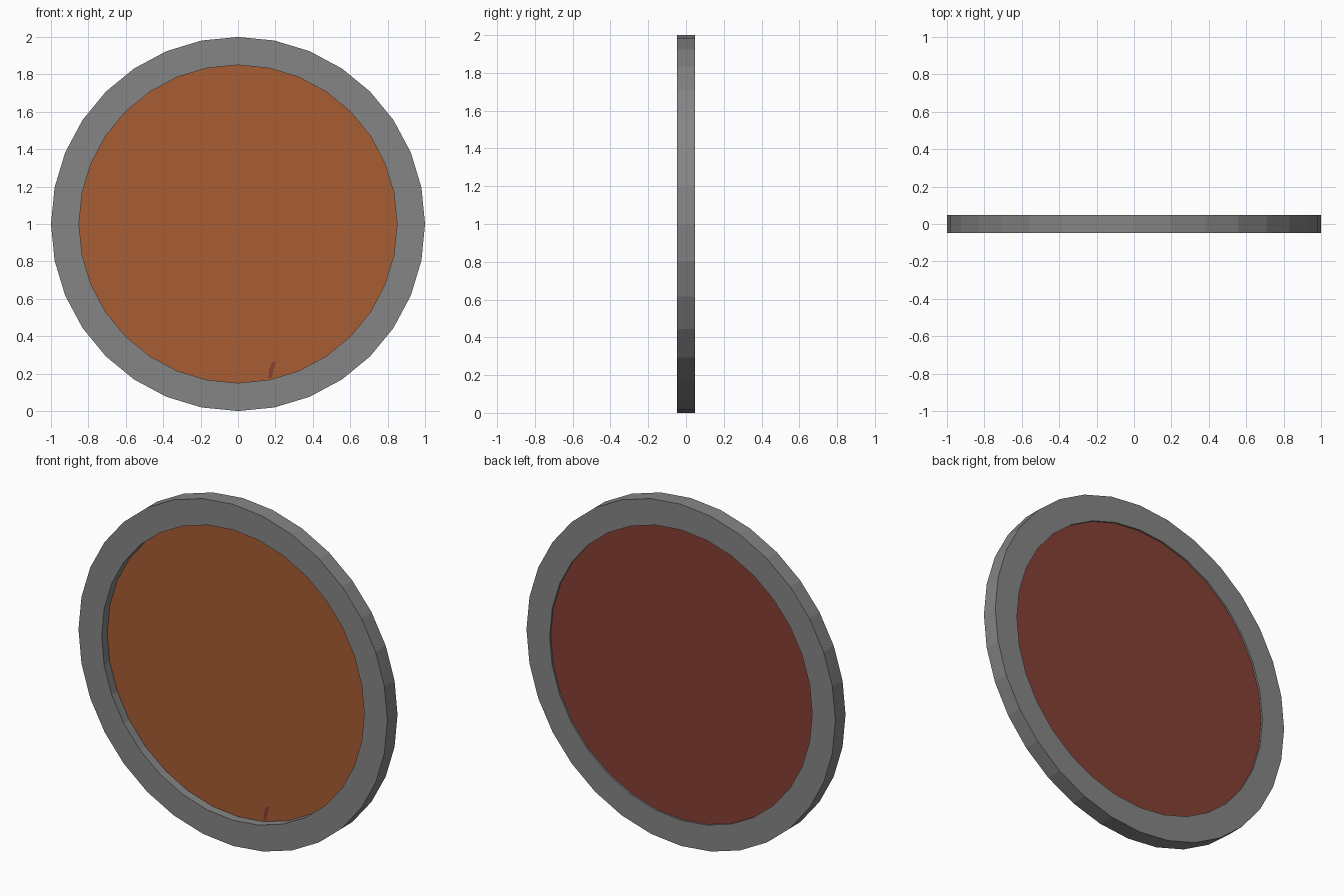
import bpy, math

if "Cube" in bpy.data.objects:
    bpy.data.objects.remove(bpy.data.objects["Cube"])

SIDES, R_OUT, R_IN, HALF, CZ = 32, 1.0, 0.85, 0.047, 1.0


def material(name, rgb):
    m = bpy.data.materials.new(name)
    m.diffuse_color = (*rgb, 1)
    m.use_nodes = True
    m.node_tree.nodes["Principled BSDF"].inputs["Base Color"].default_value = m.diffuse_color
    return m


grey = material("grey metal", (0.235, 0.235, 0.24))
orange = material("burnt orange", (0.385, 0.11, 0.033))
red = material("dark red", (0.24, 0.052, 0.036))


def make(name, verts, faces, mat):
    me = bpy.data.meshes.new(name)
    me.from_pydata(verts, [], faces)
    me.materials.append(mat)
    me.update()
    ob = bpy.data.objects.new(name, me)
    bpy.context.collection.objects.link(ob)
    return ob


def circle(r, y):
    # Counter-clockwise as seen from the front
    return [(r * math.cos(2 * math.pi * i / SIDES), y,
             CZ + r * math.sin(2 * math.pi * i / SIDES)) for i in range(SIDES)]


# Frame ring: a rectangular section swept round the circle
section = [(R_OUT, -HALF), (R_OUT, HALF), (R_IN, HALF), (R_IN, -HALF)]
verts = [v for r, y in section for v in circle(r, y)]
faces = []
for k in range(4):
    a, b = k * SIDES, (k + 1) % 4 * SIDES
    for i in range(SIDES):
        j = (i + 1) % SIDES
        faces.append((a + i, b + i, b + j, a + j)[::-1])
ring = make("frame_ring", verts, faces, grey)

# Make the ring normals point outwards
import bmesh
bm = bmesh.new()
bm.from_mesh(ring.data)
bmesh.ops.recalc_face_normals(bm, faces=bm.faces)
bm.to_mesh(ring.data)
bm.free()

# Front panel, recessed, and back panel close to the rear rim
FRONT_Y = 0.005
make("front_panel", circle(R_IN, FRONT_Y), [tuple(range(SIDES))], orange)
make("back_panel", circle(R_IN, 0.037), [tuple(reversed(range(SIDES)))], red)

# Small red chip low on the front panel
chip = [(0.163, 0.176), (0.18, 0.178), (0.2, 0.262), (0.182, 0.262), (0.166, 0.22)]
make("front_chip", [(x, FRONT_Y - 0.002, z) for x, z in chip], [tuple(range(5))], red)
